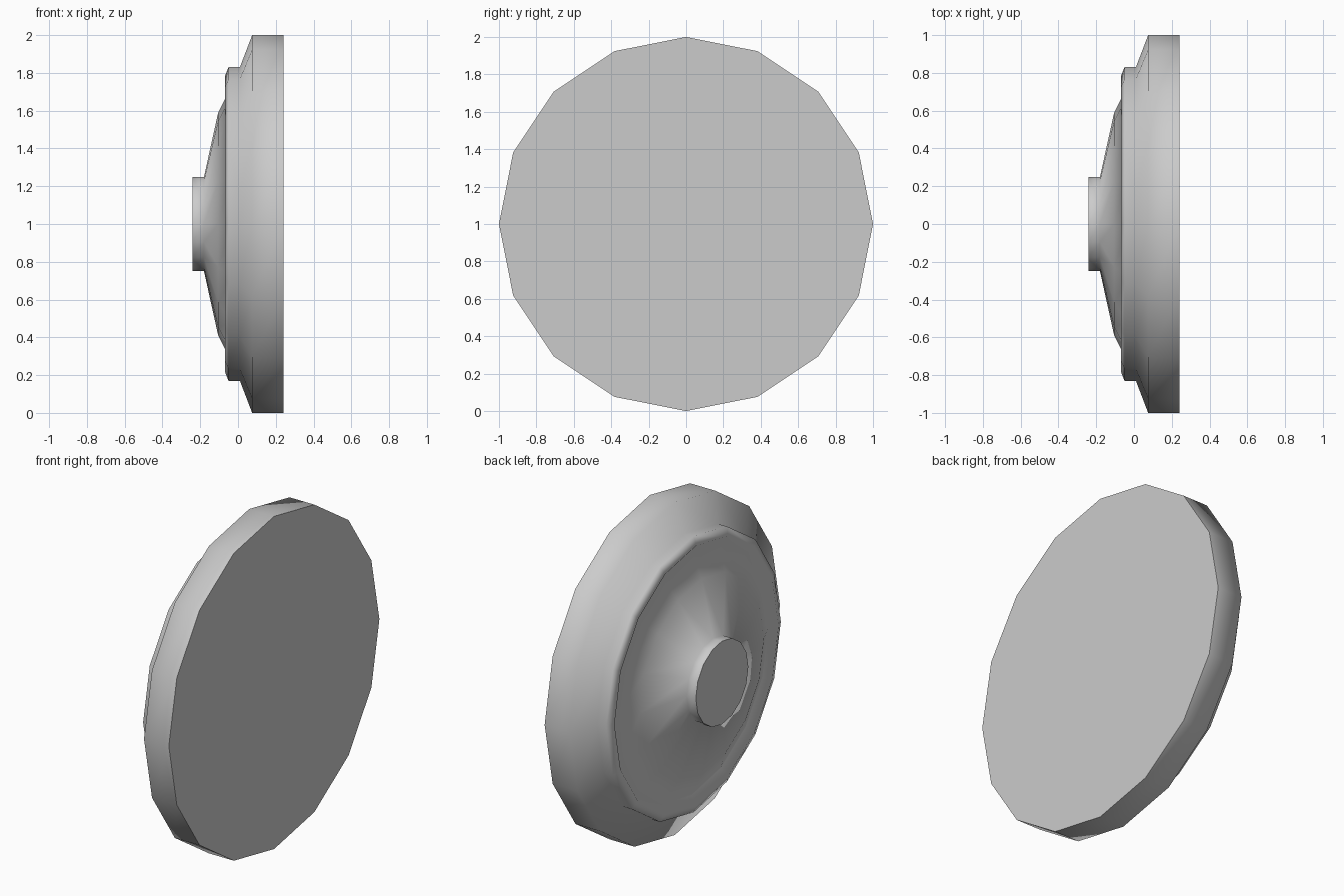
import bpy, bmesh, math

if "Cube" in bpy.data.objects:
    bpy.data.objects.remove(bpy.data.objects["Cube"])

SIDES = 16

# Profile as (x, radius), from hub cap to flat mounting face
PROFILE = [
    (-0.24, 0.25), (-0.18, 0.25),                # hub
    (-0.105, 0.59), (-0.033, 0.735),             # cone running into the groove
    (-0.07, 0.78), (-0.05, 0.83), (0.01, 0.83),  # raised ring
    (0.075, 1.0), (0.24, 1.0),                   # outer rim
]


def lathe(name, profile):
    """Revolve a profile around the x axis and cap both ends."""
    bm = bmesh.new()
    angles = [2 * math.pi * i / SIDES for i in range(SIDES)]
    rings = [[bm.verts.new((x, r * math.sin(a), 1 + r * math.cos(a)))
              for a in angles] for x, r in profile]
    for a, b in zip(rings, rings[1:]):
        for i in range(SIDES):
            j = (i + 1) % SIDES
            bm.faces.new((a[i], a[j], b[j], b[i]))
    bm.faces.new(rings[0])
    bm.faces.new(rings[-1])
    bmesh.ops.recalc_face_normals(bm, faces=bm.faces[:])
    mesh = bpy.data.meshes.new(name)
    bm.to_mesh(mesh)
    bm.free()
    obj = bpy.data.objects.new(name, mesh)
    bpy.context.collection.objects.link(obj)
    return obj


# Stepped disc with central hub
disc = lathe("stepped_disc", PROFILE)
bpy.context.view_layer.objects.active = disc
disc.select_set(True)
bpy.ops.object.shade_smooth_by_angle(angle=math.radians(80))
